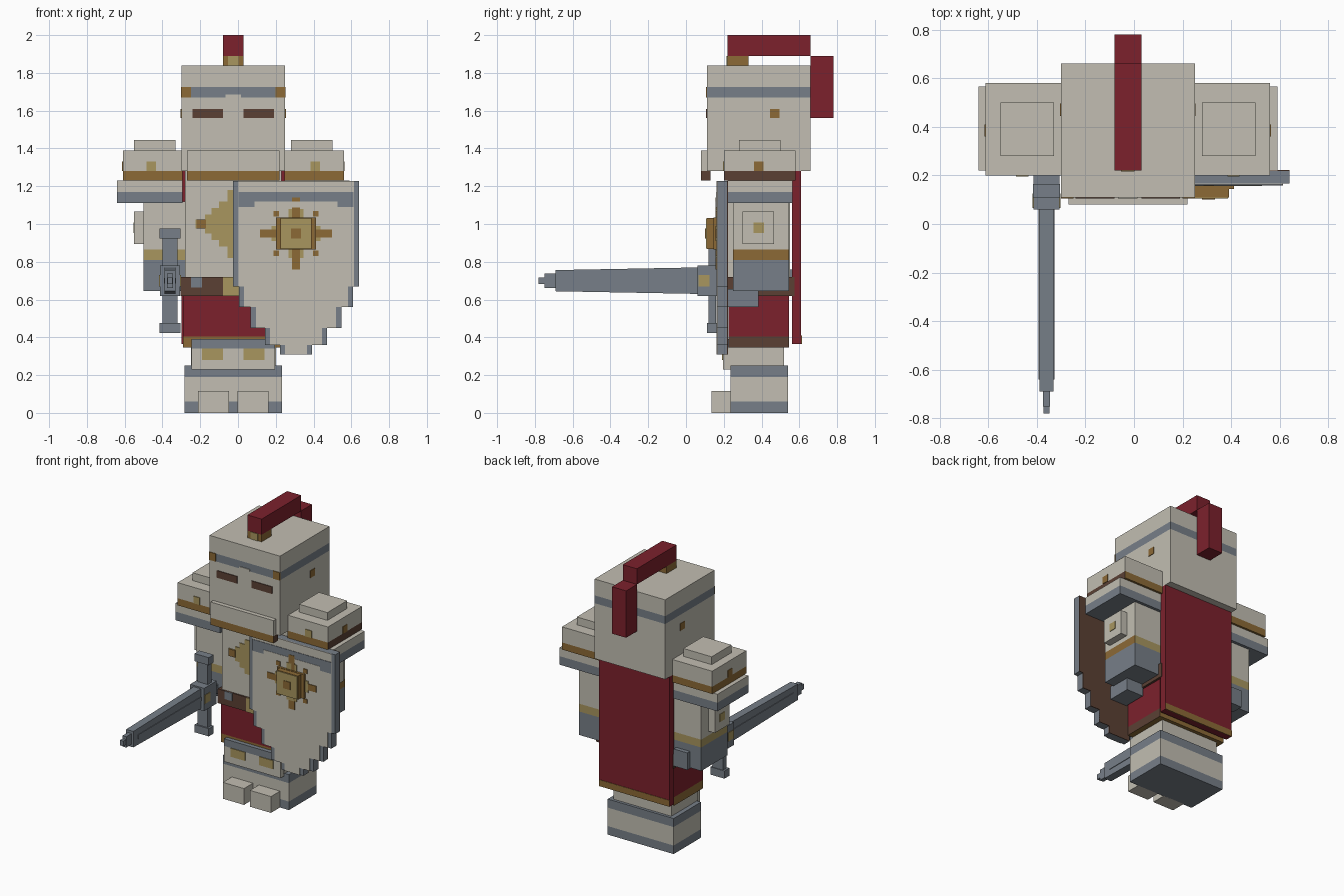
import bpy
import bmesh

default_cube = bpy.data.objects.get("Cube")
if default_cube:
    bpy.data.objects.remove(default_cube, do_unlink=True)

MID = -.025  # centre line of the body


def make_material(name, hex_colour):
    """Flat material from a display colour, stored as linear values."""
    channels = [int(hex_colour[i:i + 2], 16) / 255 for i in (0, 2, 4)]
    linear = [((c + .055) / 1.055) ** 2.4 if c > .04 else c / 12.92 for c in channels]
    material = bpy.data.materials.new(name)
    material.diffuse_color = (*linear, 1)
    material.use_nodes = True
    material.node_tree.nodes["Principled BSDF"].inputs["Base Color"].default_value = (*linear, 1)
    return material


bone = make_material("bone_white", "C2BEB2")
slate = make_material("slate_grey", "777F88")
crimson = make_material("crimson", "7C212C")
gold = make_material("pale_gold", "A8965F")
bronze = make_material("bronze", "8C6A36")
brown = make_material("dark_brown", "5B4034")


def box(name, x, y, z, material, left_material=None, taper=None):
    """Box from ranges; optional colour for the left side, optional taper of the front end."""
    bm = bmesh.new()
    bmesh.ops.create_cube(bm, size=1)
    for v in bm.verts:
        at_front = v.co.y < 0
        v.co = [r[0] if c < 0 else r[1] for c, r in zip(v.co, (x, y, z))]
        if taper and at_front:
            middle = sum(z) / 2
            v.co.z = middle + (v.co.z - middle) * taper
    bm.normal_update()
    for face in bm.faces:
        face.material_index = int(left_material is not None and face.normal.x > .5)
    mesh = bpy.data.meshes.new(name)
    bm.to_mesh(mesh)
    bm.free()
    mesh.materials.append(material)
    if left_material:
        mesh.materials.append(left_material)
    obj = bpy.data.objects.new(name, mesh)
    bpy.context.scene.collection.objects.link(obj)
    return obj


def span(centre, half):
    return (centre - half, centre + half)


def stack(name, x, y, bottom, layers):
    """Bands of colour piled upwards; each layer is (top, material[, left material])."""
    for number, (top, *materials) in enumerate(layers):
        box(f"{name}_band_{number}", x, y, (bottom, top), *materials)
        bottom = top


def decal(name, x, z, y, material):
    """Thin painted plate on a front face."""
    box(name, x, (y - .005, y + .002), z, material)


# Helmet
head_width = span(MID, .275)
stack("helmet", head_width, (.11, .66), 1.28,
      [(1.67, bone), (1.725, slate), (1.84, bone)])
stack("chin_guard", span(MID, .245), (.08, .13), 1.23, [(1.28, bronze, brown), (1.39, bone)])
for side, label in ((-1, "right"), (1, "left")):
    decal(f"{label}_eye_slit", span(MID + side * .135, .08), (1.56, 1.61), .11, brown)
    decal(f"{label}_brow_corner", span(MID + side * .25, .026), (1.67, 1.725), .11, bronze)
    box(f"{label}_helmet_rivet", span(MID + side * .275, .004), span(.47, .025),
        span(1.585, .025), bronze)
decal("brow_notch", span(MID, .04), (1.67, 1.685), .11, bone)

# Plume
plume_width = span(MID, .055)
box("plume_holder", plume_width, (.22, .33), (1.84, 1.89), bronze)
decal("plume_holder_shine", span(MID, .028), (1.84, 1.89), .22, gold)
box("plume_crest", plume_width, (.22, .66), (1.89, 2), crimson)
box("plume_tail", plume_width, (.66, .78), (1.56, 1.89), crimson)

# Torso, belt and skirt
box("torso", span(MID, .255), (.22, .55), (.72, 1.3), bone)
for half_width, half_height in ((.2, .025), (.15, .05), (.115, .085), (.075, .12), (.03, .18)):
    decal("chest_sunburst", span(MID, half_width), span(1, half_height), .22, gold)
decal("chest_sunburst_tip", (-.22, -.17), span(1, .025), .215, bronze)
box("belt", span(MID, .28), (.21, .575), (.62, .72), brown)
decal("belt_buckle", plume_width, (.62, .72), .21, gold)
decal("belt_stud", (-.25, -.19), (.665, .72), .21, slate)
stack("skirt", span(MID, .265), (.225, .545), .345, [(.405, bronze, brown), (.63, crimson)])

# Cape
box("cape", head_width, (.56, .61), (.365, 1.28), crimson)
box("cape_hem", head_width, (.607, .613), (.365, .41), bronze)

# Legs and feet
stack("boots", span(MID, .257), (.235, .54), 0,
      [(.06, slate), (.19, bone), (.25, slate)])
box("thighs", span(MID, .225), (.225, .52), (.25, .37), bone)
stack("knee_guard", span(MID, .22), (.195, .24), .23, [(.34, bone), (.39, slate)])
for side in (-1, 1):
    decal("knee_badge", span(MID + side * .11, .055), (.28, .34), .195, gold)
    box("foot", span(MID + side * .105, .082), (.135, .24), (0, .115), bone)

# Shoulders and arms
for side, label in ((-1, "right"), (1, "left")):
    def out(inner, outer):
        return tuple(sorted((MID + side * inner, MID + side * outer)))

    stack(f"{label}_shoulder", out(.27, .585), (.2, .58), 1.23,
          [(1.28, bronze, brown), (1.39, bone)])
    box(f"{label}_shoulder_cap", out(.305, .525), (.28, .5), (1.39, 1.445), bone)
    decal(f"{label}_shoulder_stud", out(.41, .46), (1.28, 1.33), .2, gold)
    box(f"{label}_side_stud", out(.58, .589), span(.385, .025), (1.28, 1.33), bronze)
    stack(f"{label}_arm_plate", out(.27, .615), (.22, .565), 1.11,
          [(1.17, slate), (1.23, bone)])
    stack(f"{label}_arm", out(.25, .475), (.25, .545), .645,
          [(.81, slate), (.865, gold, bronze), (1.12, bone)])
    box(f"{label}_elbow", out(.47, .525), (.3, .465), (.895, 1.065), bone)
    box(f"{label}_elbow_stud", out(.52, .529), span(.385, .027), span(.98, .027), gold)

# Sword held forward in the right hand
blade_x = -.36
box("sword_blade", span(blade_x, .028), (-.69, .06), (.63, .77), slate, taper=.8)
box("sword_ridge", span(blade_x, .032), (-.64, .06), span(.7, .014), slate)
box("sword_tip", span(blade_x, .015), (-.75, -.69), span(.7, .038), slate)
box("sword_point", span(blade_x, .013), (-.78, -.75), span(.7, .018), slate)
box("sword_hilt", span(blade_x, .054), (.06, .2), span(.7, .08), slate)
box("hilt_gem", span(blade_x, .058), span(.095, .03), span(.7, .03), gold)
box("sword_crossguard", span(blade_x, .04), (.12, .16), (.45, .94), slate)
for side in (-1, 1):
    box("crossguard_end", span(blade_x, .055), (.11, .165), span(.7 + side * .25, .027), slate)
box("sword_grip", span(blade_x, .03), (.18, .54), span(.7, .03), slate)
box("sword_pommel", span(blade_x, .053), (.49, .575), span(.7, .06), slate)

# Shield: stepped slate bands with bone front and brown back
shield_x = .307
steps = ((.31, .36, .085), (.36, .45, .165), (.45, .56, .24), (.56, .67, .303), (.67, 1.228, .333))
for bottom, top, half in steps:
    box("shield_rim", span(shield_x, half), (.167, .218), (bottom, top), slate)
    decal("shield_face", span(shield_x, half - .027), (bottom, top), .167, bone)
    box("shield_back", span(shield_x, half), (.216, .222), (bottom, top), brown)
decal("shield_band", span(shield_x, .305), (1.09, 1.17), .164, slate)
decal("shield_band_dip", span(shield_x, .22), (1.088, 1.12), .162, bone)
box("shield_handle", (.25, .38), (.22, .385), (.56, .655), slate)

# Shield emblem
emblem_z = .95
for reach, half, colour in ((.19, .022, bronze), (.13, .04, gold)):
    decal("emblem_cross_bar", span(shield_x, reach), span(emblem_z, half), .162, colour)
    decal("emblem_cross_post", span(shield_x, half), span(emblem_z, reach), .162, colour)
for side_x in (-1, 1):
    for side_z in (-1, 1):
        decal("emblem_ray", span(shield_x + side_x * .105, .015),
              span(emblem_z + side_z * .105, .015), .162, bronze)
box("emblem_base", span(shield_x, .105), (.145, .165), span(emblem_z, .085), bronze)
box("emblem_boss", span(shield_x, .083), (.11, .15), span(emblem_z, .083), bronze)
decal("emblem_face", span(shield_x, .08), span(emblem_z, .08), .11, gold)
decal("emblem_dot", span(shield_x, .027), span(emblem_z, .027), .106, bronze)
